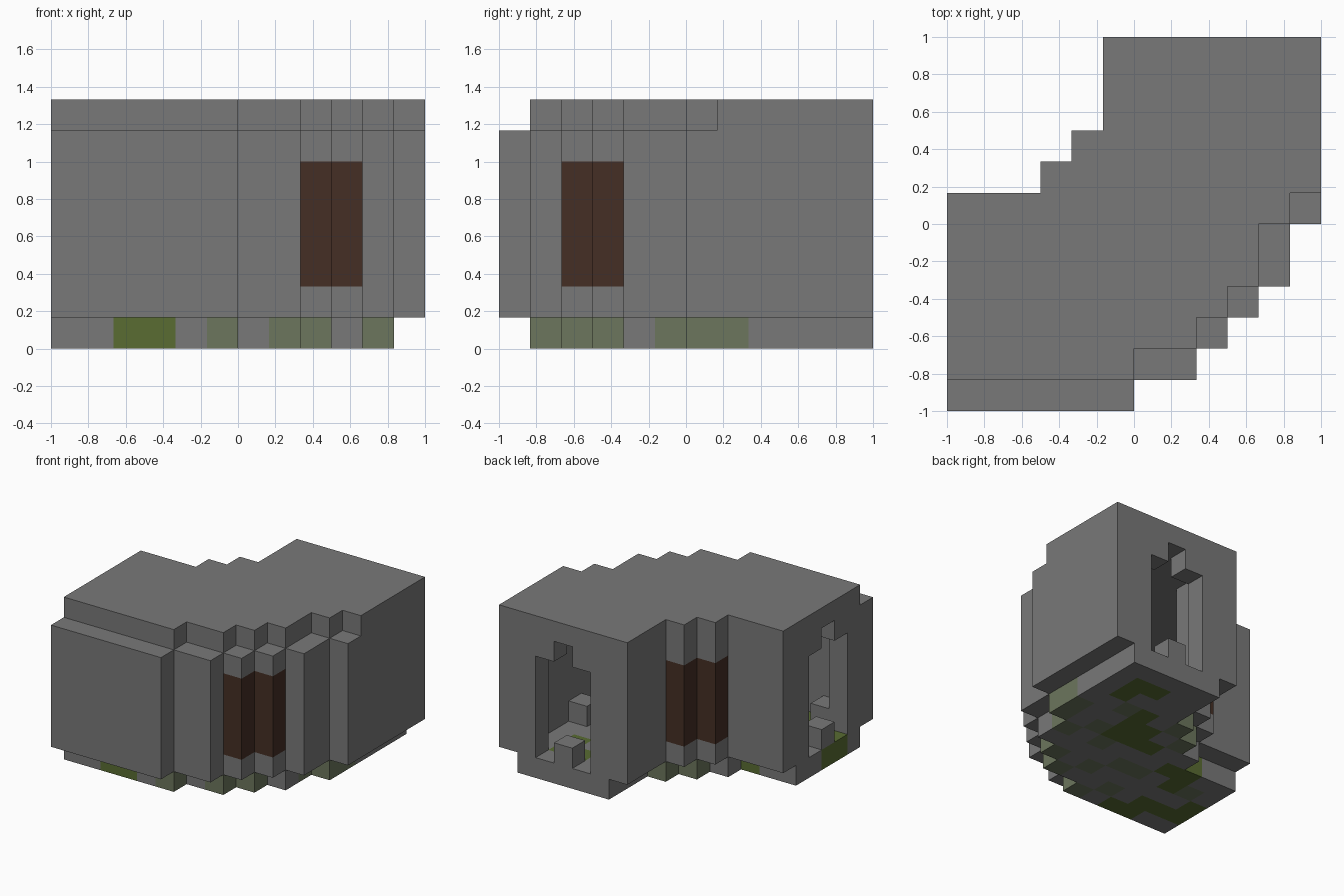
import bpy, bmesh
from mathutils import Vector

if "Cube" in bpy.data.objects:
    bpy.data.objects.remove(bpy.data.objects["Cube"], do_unlink=True)

UNIT = 1 / 6          # edge of one block
SIZE = 12             # blocks along each side


def material(name, rgb):
    m = bpy.data.materials.new(name)
    m.use_nodes = True
    color = (*rgb, 1)
    m.diffuse_color = color
    m.node_tree.nodes["Principled BSDF"].inputs["Base Color"].default_value = color
    return m


STONE, MOSSY, MOSS, WOOD = range(4)
MATERIALS = [
    material("grey stone", (.19, .19, .19)),
    material("mossy stone", (.15, .18, .11)),
    material("green moss", (.1, .15, .032)),
    material("dark brown wood", (.06, .028, .018)),
]


def rows(first, spans):
    """Plan cells from one (start, end) span per row."""
    return {(i, first + n) for n, (a, b) in enumerate(spans) for i in range(a, b)}


# Plans of the bent corridor
wall_plan = rows(0, [(0, 6), (0, 8), (0, 9), (0, 10), (0, 11), (0, 11), (0, 12),
                     (3, 12), (4, 12)] + [(5, 12)] * 3)
room_plan = rows(1, [(0, 6), (0, 8), (0, 9), (0, 10), (0, 10), (3, 11),
                     (4, 11), (5, 11)] + [(6, 11)] * 3)
roof_plan = {(i, j) for i, j in wall_plan
             if (i, j) in room_plan or (i, j - 1) in wall_plan and
             (i == SIZE - 1 or j > 5 or (i + 1, j) in room_plan)}
roof_plan = {c for c in wall_plan if c in room_plan or c[1] > 6 or (c[1] == 6 and c[0] < 11)}

# Stone scatter and window columns
mossy_cells = {(5, 1), (7, 2), (8, 3), (9, 5), (10, 6), (10, 7), (5, 8), (4, 7),
               (4, 2), (6, 3), (5, 4), (4, 4), (7, 5), (8, 6), (8, 8), (1, 4)}
moss_cells = {(2, 1), (3, 1), (0, 2), (1, 2), (2, 2), (0, 3), (2, 5), (3, 5), (2, 4),
              (9, 10), (8, 10), (9, 9), (7, 8), (7, 7), (6, 7), (6, 6), (7, 6), (5, 6)}
window_columns = {(8, 2), (9, 3), (4, 8), (3, 7)}


def floor_color(i, j):
    return MOSS if (i, j) in moss_cells else MOSSY if (i, j) in mossy_cells else STONE


def is_doorway(across, k):
    """Three wide arch with a raised middle; across is counted from its middle."""
    return abs(across) <= 1 and k <= (6 if across == 0 else 5)


# Parts as cell -> material
floor = {(i, j, 0): floor_color(i, j) for i, j in room_plan}
roof = {(i, j, 7): STONE for i, j in roof_plan}
side_walls, windows, west_arch, back_arch = {}, {}, {}, {}
for k in range(1, 7):
    for i, j in wall_plan:
        cell = (i, j, k)
        if (i, j) not in room_plan:
            if (i, j) in window_columns and 2 <= k <= 5:
                windows[cell] = WOOD
            else:
                side_walls[cell] = STONE
        elif i == 0 and not is_doorway(j - 3, k):
            west_arch[cell] = STONE
        elif j == SIZE - 1 and not is_doorway(i - 8, k):
            back_arch[cell] = STONE
rubble = {(8, 11, 1): STONE, (10, 7, 1): STONE, (0, 3, 1): STONE, (1, 1, 1): STONE}

PARTS = {"floor": floor, "roof": roof, "side_walls": side_walls,
         "window_columns": windows, "right_arch": west_arch,
         "back_arch": back_arch, "rubble_blocks": rubble}
solid = set().union(*PARTS.values())


def build(name, cells):
    """Mesh the exposed block faces, then merge flat areas of one colour."""
    bm = bmesh.new()
    for cell, mat in cells.items():
        for axis in range(3):
            for side in (0, 1):
                near = list(cell)
                near[axis] += 2 * side - 1
                if tuple(near) in solid:
                    continue
                base = Vector(cell)
                base[axis] += side
                u, v = Vector((0, 0, 0)), Vector((0, 0, 0))
                u[(axis + 1) % 3] = v[(axis + 2) % 3] = 1
                loop = [base, base + u, base + u + v, base + v]
                if not side:
                    loop.reverse()
                face = bm.faces.new([bm.verts.new(p) for p in loop])
                face.material_index = mat
    bmesh.ops.remove_doubles(bm, verts=bm.verts, dist=.01)
    bmesh.ops.dissolve_limit(bm, angle_limit=.01, verts=bm.verts, edges=bm.edges,
                             delimit={'MATERIAL', 'NORMAL'})
    for v in bm.verts:
        v.co = (v.co - Vector((SIZE / 2, SIZE / 2, 0))) * UNIT
    mesh = bpy.data.meshes.new(name)
    bm.to_mesh(mesh)
    bm.free()
    for m in MATERIALS:
        mesh.materials.append(m)
    bpy.context.collection.objects.link(bpy.data.objects.new(name, mesh))


for part, part_cells in PARTS.items():
    build(part, part_cells)
